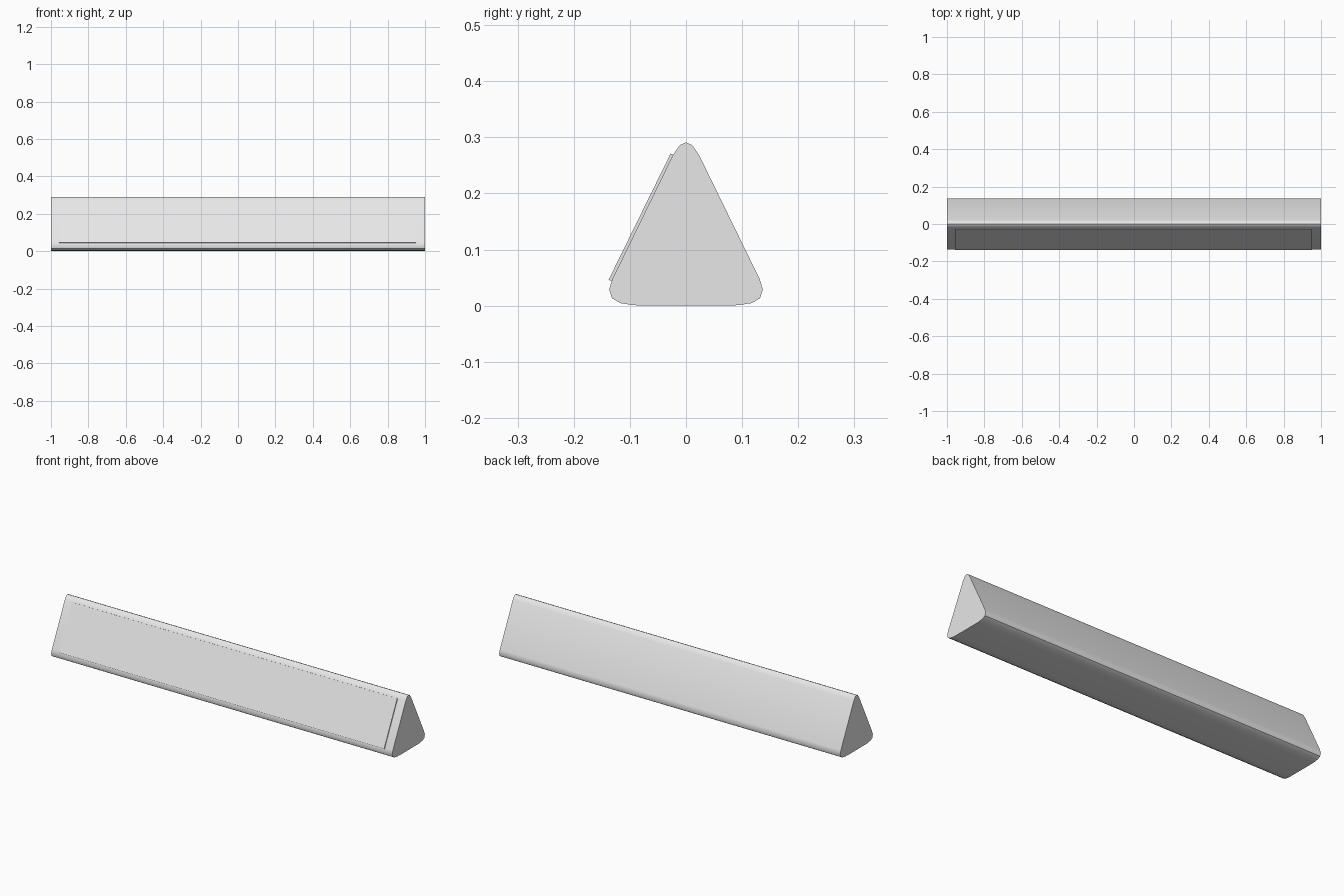
import bpy
import math

cube = bpy.data.objects.get("Cube")
if cube:
    bpy.data.objects.remove(cube, do_unlink=True)

GREY = (0.8, 0.8, 0.8, 1.0)
mat = bpy.data.materials.new("light_grey")
mat.use_nodes = True
mat.diffuse_color = GREY
mat.node_tree.nodes["Principled BSDF"].inputs["Base Color"].default_value = GREY


def extrude_profile(name, profile, x0, x1):
    """Sweep a counter-clockwise (y, z) profile along x, with end caps."""
    n = len(profile)
    verts = [(x, y, z) for x in (x0, x1) for y, z in profile]
    faces = [(i, (i + 1) % n, (i + 1) % n + n, i + n) for i in range(n)]
    faces = [f[::-1] for f in faces]
    faces += [tuple(reversed(range(n))), tuple(range(n, 2 * n))]
    mesh = bpy.data.meshes.new(name)
    mesh.from_pydata(verts, [], faces)
    mesh.materials.append(mat)
    # consistent outward normals
    import bmesh
    bm = bmesh.new()
    bm.from_mesh(mesh)
    bmesh.ops.recalc_face_normals(bm, faces=bm.faces)
    bm.to_mesh(mesh)
    bm.free()
    obj = bpy.data.objects.new(name, mesh)
    bpy.context.collection.objects.link(obj)
    return obj


# Rounded triangular bar: half profile from bottom to just below the apex, mirrored
half = [(0.075, 0.0), (0.095, 0.001), (0.117, 0.0045), (0.132, 0.0135),
        (0.137, 0.029), (0.131, 0.048), (0.023, 0.269), (0.011, 0.286)]
outline = half + [(0.0, 0.291)] + [(-y, z) for y, z in reversed(half)]
bar = extrude_profile("triangular_bar", outline, -1.0, 1.0)

# Thin raised plate on the sloping front side
plate = [(-0.138, 0.046), (-0.130, 0.043), (-0.0215, 0.268), (-0.0275, 0.271)]
extrude_profile("front_panel", plate, -0.957, 0.953)

# Smooth rounded edges, crisp end caps
bpy.ops.object.select_all(action="DESELECT")
bar.select_set(True)
bpy.context.view_layer.objects.active = bar
bpy.ops.object.shade_smooth_by_angle(angle=math.radians(40))
